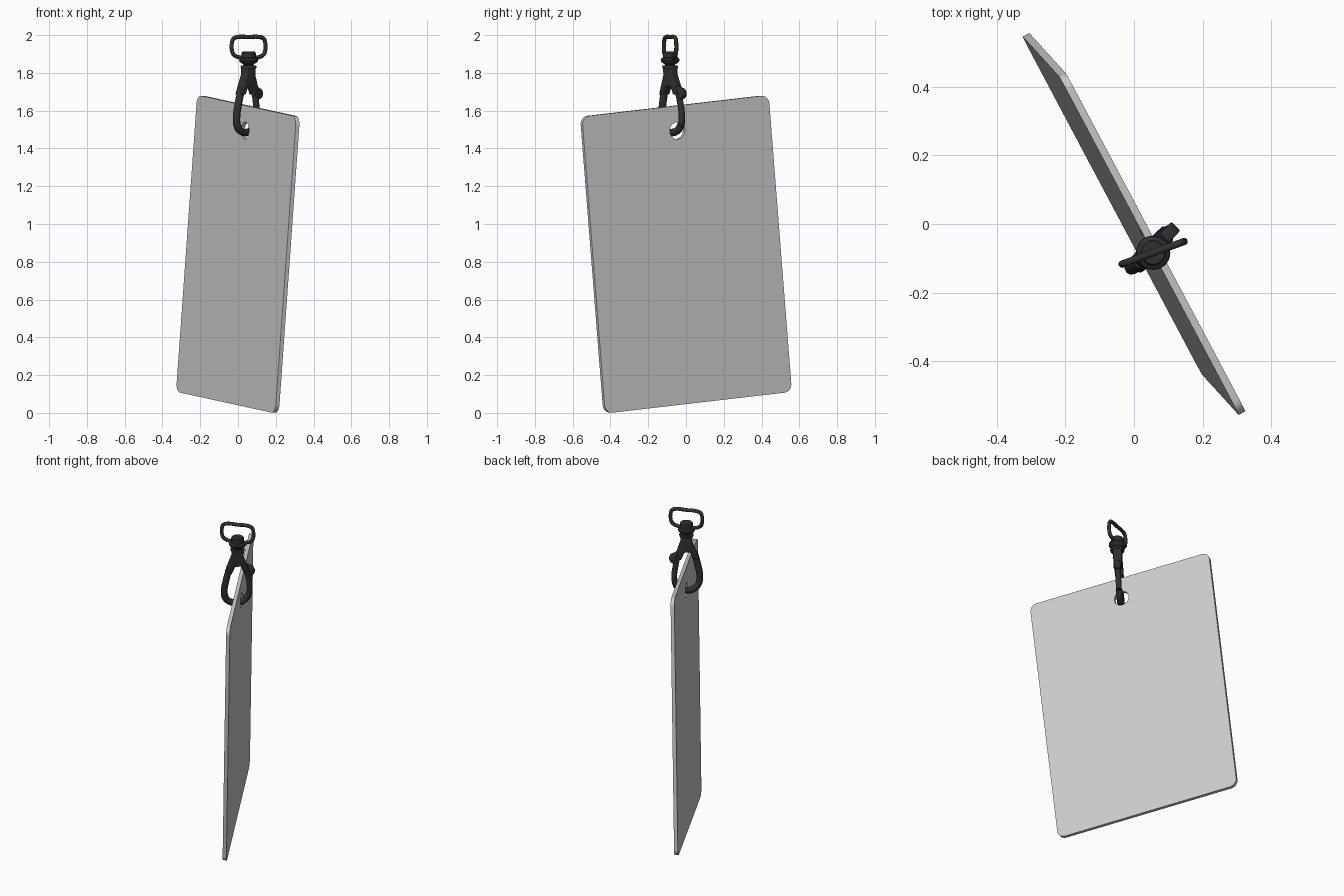
import bpy, bmesh
from math import sin, cos, pi, radians
from mathutils import Vector, Matrix

if "Cube" in bpy.data.objects:
    bpy.data.objects.remove(bpy.data.objects["Cube"])

black = bpy.data.materials.new("black_metal")
black.diffuse_color = (0.03, 0.03, 0.03, 1)
black.use_nodes = True
black.node_tree.nodes["Principled BSDF"].inputs["Base Color"].default_value = black.diffuse_color


def frame(origin, x, y):
    """Matrix with local x along x, local y close to y."""
    x = Vector(x).normalized()
    z = x.cross(Vector(y)).normalized()
    y = z.cross(x)
    m = Matrix((x, y, z)).transposed().to_4x4()
    m.translation = origin
    return m


def finish(ob, matrix, mat, angle=40):
    bpy.ops.object.select_all(action='DESELECT')
    ob.select_set(True)
    bpy.context.view_layer.objects.active = ob
    if ob.type == 'CURVE':
        bpy.ops.object.convert(target='MESH')
        ob = bpy.context.object
    bm = bmesh.new()
    bm.from_mesh(ob.data)
    bmesh.ops.remove_doubles(bm, verts=bm.verts, dist=1e-5)
    bmesh.ops.recalc_face_normals(bm, faces=bm.faces)
    bm.to_mesh(ob.data)
    bm.free()
    ob.matrix_world = matrix
    ob.data.materials.clear()
    if mat:
        ob.data.materials.append(mat)
    bpy.ops.object.shade_smooth_by_angle(angle=radians(angle))
    return ob


def curve_object(name, dims):
    cu = bpy.data.curves.new(name, 'CURVE')
    cu.dimensions = dims
    ob = bpy.data.objects.new(name, cu)
    bpy.context.collection.objects.link(ob)
    return ob, cu


def flat_plate(name, loops, thick, matrix, mat=None, bevel=0.0):
    """Filled outline (further loops are holes) with thickness."""
    ob, cu = curve_object(name, '2D')
    cu.fill_mode = 'BOTH'
    cu.extrude = thick / 2 - bevel
    cu.bevel_depth = bevel
    cu.bevel_resolution = 2
    cu.offset = -bevel
    for pts in loops:
        sp = cu.splines.new('POLY')
        sp.points.add(len(pts) - 1)
        for p, (x, y) in zip(sp.points, pts):
            p.co = (x, y, 0, 1)
        sp.use_cyclic_u = True
    return finish(ob, matrix, mat)


def rod(name, pts, radius, matrix, closed=False):
    """Round bar along a smooth path."""
    ob, cu = curve_object(name, '3D')
    cu.bevel_depth = radius
    cu.bevel_resolution = 3
    cu.resolution_u = 6
    cu.use_fill_caps = True
    sp = cu.splines.new('BEZIER')
    sp.bezier_points.add(len(pts) - 1)
    for p, (x, y) in zip(sp.bezier_points, pts):
        p.co = (x, y, 0)
        p.handle_left_type = p.handle_right_type = 'AUTO'
    sp.use_cyclic_u = closed
    return finish(ob, matrix, black, 60)


def arc(cx, cy, r, a0, a1, n):
    return [(cx + r * cos(a0 + (a1 - a0) * i / n),
             cy + r * sin(a0 + (a1 - a0) * i / n)) for i in range(n + 1)]


def lathe(name, profile, matrix):
    bm = bmesh.new()
    vs = [bm.verts.new((r, 0, z)) for r, z in profile]
    es = [bm.edges.new(e) for e in zip(vs, vs[1:])]
    bmesh.ops.spin(bm, geom=vs + es, cent=(0, 0, 0), axis=(0, 0, 1),
                   angle=2 * pi, steps=28)
    me = bpy.data.meshes.new(name)
    bm.to_mesh(me)
    bm.free()
    ob = bpy.data.objects.new(name, me)
    bpy.context.collection.objects.link(ob)
    return finish(ob, matrix, black, 35)


# Hanging card with rounded corners and a punched hole
W, H, R = 1.125, 1.58, 0.045
outline = []
for i, (sx, sy) in enumerate([(1, 1), (-1, 1), (-1, -1), (1, -1)]):
    outline += arc(sx * (W / 2 - R), sy * (H / 2 - R), R, i * pi / 2, (i + 1) * pi / 2, 8)
hole = arc(0, H / 2 - 0.132, 0.045, 0, 2 * pi, 32)[:-1]
u, n, up = Vector((0.469, -0.883, 0)), Vector((0.883, 0.469, 0)), Vector((0, 0, 1))
card_frame = frame((0, 0, 0.84), u * 0.995 - up * 0.102,
                   u * 0.102 + n * 0.026 + up * 0.995)
flat_plate("card", [outline, hole], 0.022, card_frame)

# Strap loop above the swivel
axis = Vector((0.056, -0.084, 0))
half = [(0.0, 0.14), (0.06, 0.14), (0.085, 0.131), (0.094, 0.108),
        (0.094, 0.07), (0.085, 0.048), (0.06, 0.034), (0.0, 0.030)]
loop = half + [(-x, y) for x, y in half[-2:0:-1]]
rod("strap_loop", loop, 0.011,
    frame(axis + up * 1.85, (cos(radians(20)), sin(radians(20)), 0), up), True)

# Turned swivel
lathe("swivel", [(0, 1.912), (0.033, 1.912), (0.038, 1.905), (0.038, 1.882),
                 (0.048, 1.876), (0.050, 1.866), (0.046, 1.857), (0.032, 1.848),
                 (0.026, 1.843), (0.026, 1.838), (0.040, 1.838), (0.042, 1.832),
                 (0.040, 1.824), (0, 1.824)], Matrix.Translation(axis))

# Snap hook: forked body, hooked arm, gate and thumb lever
hook = frame(axis + up * 1.85, (1, 1, 0), (0.035, -0.035, 1))
right = [(0.034, -0.012), (0.033, -0.06), (0.050, -0.105), (0.070, -0.165),
         (0.036, -0.165), (0.016, -0.122)]
body = right + [(-x, y) for x, y in reversed(right)]
flat_plate("hook_body", [body], 0.050, hook, black, 0.007)
rod("hook_arm", [(-0.045, -0.13), (-0.065, -0.21), (-0.076, -0.29), (-0.066, -0.335),
                 (-0.035, -0.361), (0.0, -0.366), (0.04, -0.354), (0.068, -0.322)],
    0.020, hook)
rod("hook_gate", [(0.048, -0.13), (0.064, -0.20), (0.074, -0.27), (0.070, -0.322)],
    0.017, hook)
lever = arc(0.072, -0.160, 0.030, -pi / 2, pi / 2, 10) + [(0.050, -0.115), (0.045, -0.17)]
flat_plate("thumb_lever", [lever], 0.036, hook, black, 0.006)
